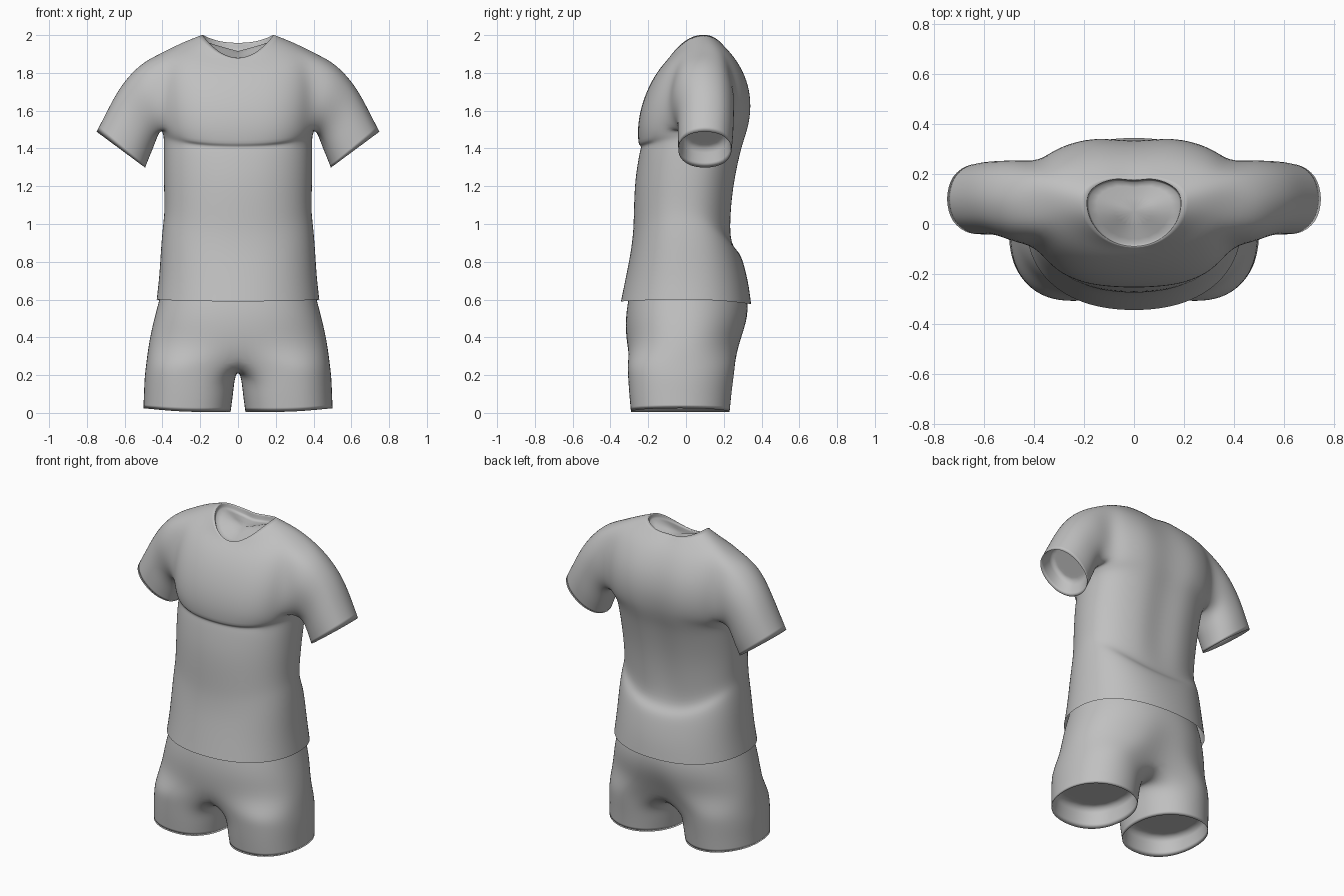
import bpy
import bmesh
from math import sin, cos, radians, atan2, pi
from mathutils import Vector

if "Cube" in bpy.data.objects:
    bpy.data.objects.remove(bpy.data.objects["Cube"])

fabric = bpy.data.materials.new("grey_fabric")
fabric.use_nodes = True
fabric.diffuse_color = (0.53, 0.53, 0.53, 1)
fabric.node_tree.nodes["Principled BSDF"].inputs["Base Color"].default_value = (0.53, 0.53, 0.53, 1)

SEG = 12        # steps of a half ring, front centre to back centre
SIDE = SEG // 2


def power(v, p):
    return abs(v) ** p * (1 if v >= 0 else -1)


def half_ring(bm, width, z, y, dent=0, p=(0.85, 0.85)):
    """Half outline of the body; z and y are (front, side, back), p the squareness (front, back)."""
    verts = []
    for i in range(SEG + 1):
        a = pi * (i / SEG - 0.5)
        s = sin(a)
        end = 0 if s < 0 else 2
        q = p[end // 2]
        yy = y[1] + (y[end] - y[1]) * abs(s) ** q
        if i == SEG:
            yy -= dent
        x = 0 if i in (0, SEG) else width * power(cos(a), q)
        verts.append(bm.verts.new((x, yy, z[1] + (z[end] - z[1]) * s * s)))
    return verts


def bridge(bm, a, b, closed=False, skip=()):
    n = len(a)
    for i in range(n if closed else n - 1):
        if i not in skip:
            j = (i + 1) % n
            bm.faces.new((a[i], a[j], b[j], b[i]))


def fan(bm, ring, centre, closed=True):
    c = bm.verts.new(centre)
    for i in range(len(ring) if closed else len(ring) - 1):
        bm.faces.new((ring[i], ring[(i + 1) % len(ring)], c))


def crease(bm, ring, value, closed=False):
    layer = bm.edges.layers.float["crease_edge"]
    for i in range(len(ring) if closed else len(ring) - 1):
        e = bm.edges.get((ring[i], ring[(i + 1) % len(ring)]))
        if e:
            e[layer] = value


def start():
    bm = bmesh.new()
    bm.edges.layers.float.new("crease_edge")
    return bm


def finish(bm, name):
    bmesh.ops.recalc_face_normals(bm, faces=bm.faces[:])
    mesh = bpy.data.meshes.new(name)
    bm.to_mesh(mesh)
    bm.free()
    mesh.materials.append(fabric)
    for f in mesh.polygons:
        f.use_smooth = True
    ob = bpy.data.objects.new(name, mesh)
    bpy.context.collection.objects.link(ob)
    mirror = ob.modifiers.new("mirror", "MIRROR")
    mirror.use_clip = True
    mirror.merge_threshold = 0.002
    sub = ob.modifiers.new("smooth", "SUBSURF")
    sub.levels = sub.render_levels = 2


# Shirt: torso rings from hem to neck
bm = start()
HEM, WAIST, CHEST, COLLAR = (0.9, 0.87), (0.9, 0.87), (0.72, 0.8), (1, 0.85)
torso = [half_ring(bm, *r) for r in (
    (0.435, (0.59, 0.6, 0.575), (-0.348, 0, 0.348), 0, HEM),
    (0.42, (0.7, 0.72, 0.68), (-0.325, 0, 0.335), 0, HEM),
    (0.41, (0.82, 0.9, 0.79), (-0.3, 0, 0.308), 0, WAIST),
    (0.40, (0.9, 1.0, 0.85), (-0.288, 0, 0.285), 0, WAIST),
    (0.393, (0.98, 1.06, 0.88), (-0.28, 0, 0.24), 0, WAIST),
    (0.393, (1.1, 1.14, 1.02), (-0.278, 0.01, 0.245), 0.02, WAIST),
    (0.397, (1.24, 1.25, 1.2), (-0.272, 0.02, 0.262), 0.025, WAIST),
    (0.397, (1.37, 1.38, 1.38), (-0.25, 0.04, 0.3), 0.025),
    (0.395, (1.408, 1.45, 1.45), (-0.24, 0.06, 0.322), 0.025),
    (0.40, (1.425, 1.475, 1.5), (-0.254, 0.08, 0.337), 0.025, (0.78, 0.85)),
    (0.41, (1.5, 1.505, 1.56), (-0.26, 0.1, 0.35), 0.025, CHEST),
    (0.43, (1.61, 1.61, 1.65), (-0.245, 0.115, 0.357), 0.025, CHEST),
    (0.43, (1.73, 1.75, 1.76), (-0.2, 0.125, 0.337), 0.025, CHEST),
    (0.41, (1.81, 1.905, 1.86), (-0.15, 0.12, 0.28), 0.015),
    (0.30, (1.855, 1.962, 1.92), (-0.112, 0.11, 0.225), 0.01, COLLAR),
    (0.191, (1.877, 2.003, 1.958), (-0.092, 0.085, 0.187), 0.015, COLLAR),
)]
ARM_LOW, ARM_TOP = 10, 13
for k in range(len(torso) - 1):
    arm = range(SIDE - 2, SIDE + 2) if ARM_LOW <= k < ARM_TOP else ()
    bridge(bm, torso[k], torso[k + 1], skip=arm)
crease(bm, torso[8][:4], 0.4)
crease(bm, torso[9][:4], 0.4)
crease(bm, torso[0], 1)

# Collar lining
neck = torso[-1]
lining = half_ring(bm, 0.186, (1.87, 1.97, 1.915), (-0.087, 0.085, 0.18), 0.015, COLLAR)
bridge(bm, neck, lining)
fan(bm, lining, (0, 0.05, 1.912), closed=False)
crease(bm, neck, 1)
crease(bm, lining, 0.8)

# Sleeve: grown out of the gap in the side of the torso
loop = [(i, ARM_LOW) for i in range(SIDE - 2, SIDE + 2)]
loop += [(SIDE + 2, k) for k in range(ARM_LOW, ARM_TOP)]
loop += [(i, ARM_TOP) for i in range(SIDE + 2, SIDE - 2, -1)]
loop += [(SIDE - 2, k) for k in range(ARM_TOP, ARM_LOW, -1)]
angles = [atan2((k - (ARM_LOW + ARM_TOP) / 2) / 1.5, (i - SIDE) / 2) for i, k in loop]
previous = [torso[k][i] for i, k in loop]


def sleeve_ring(top, bottom, y_mid, y_radius):
    top, bottom = Vector((top[0], y_mid, top[1])), Vector((bottom[0], y_mid, bottom[1]))
    mid, up = (top + bottom) / 2, (top - bottom) / 2
    return [bm.verts.new(mid + up * sin(a) + Vector((0, y_radius * cos(a), 0))) for a in angles], mid


for spec in (
    ((0.515, 1.86), (0.43, 1.445), 0.09, 0.177),
    ((0.625, 1.74), (0.447, 1.395), 0.105, 0.157),
    ((0.695, 1.605), (0.468, 1.345), 0.104, 0.156),
    ((0.753, 1.492), (0.487, 1.295), 0.1, 0.15),
):
    ring, mid = sleeve_ring(*spec)
    bridge(bm, previous, ring, closed=True)
    previous = ring
inner, mid = sleeve_ring((0.66, 1.58), (0.48, 1.4), 0.1, 0.13)
bridge(bm, previous, inner, closed=True)
fan(bm, inner, mid)
crease(bm, previous, 1, True)
crease(bm, inner, 0.8, True)
finish(bm, "shirt")

# Shorts: hip rings
bm = start()
HIP = (0.85, 0.95)
hips = [half_ring(bm, *r) for r in (
    (0.39, (0.72,) * 3, (-0.28, 0, 0.29), 0, HIP),
    (0.42, (0.6,) * 3, (-0.31, 0, 0.335), 0, HIP),
    (0.453, (0.48,) * 3, (-0.325, 0, 0.333), 0.01, HIP),
    (0.478, (0.35, 0.36, 0.37), (-0.315, -0.01, 0.3), 0.03, HIP),
)]
for a, b in zip(hips, hips[1:]):
    bridge(bm, a, b)

# Shorts: legs, with the inner points of the first ring on the centre line
LEG = SEG + 6


def leg_ring(z, mid, radius, crotch=False):
    verts = []
    for i in range(LEG):
        a = radians(-120 + 360 / LEG * i)
        q = 0.85 if sin(a) < 0 else 0.97
        x = mid[0] + radius[0] * power(cos(a), q)
        y = mid[1] + radius[1] * power(sin(a), q)
        zz = z
        if crotch and (i == 0 or i >= SEG):
            x = 0
            zz = 0.3 if i == 0 else 0.28 if i == SEG else 0.22
        verts.append(bm.verts.new((x, y, zz)))
    return verts


crotch = leg_ring(0.26, (0.245, -0.025), (0.245, 0.29), True)
bridge(bm, hips[-1], crotch[:SEG + 1])
previous = crotch
for spec in (
    (0.19, (0.256, -0.027), (0.243, 0.284)),
    (0.1, (0.262, -0.03), (0.24, 0.275)),
    (0.005, (0.27, -0.03), (0.235, 0.266)),
):
    ring = leg_ring(*spec)
    bridge(bm, previous, ring, closed=True)
    previous = ring
for i, v in enumerate(previous):          # hem rises slightly to the outside
    v.co.z += 0.02 * max(0, cos(radians(-120 + 360 / LEG * i)))
inner = leg_ring(0.14, (0.265, -0.03), (0.225, 0.25))
bridge(bm, previous, inner, closed=True)
fan(bm, inner, (0.265, -0.03, 0.14))
crease(bm, previous, 1, True)
crease(bm, inner, 0.8, True)
finish(bm, "shorts")
